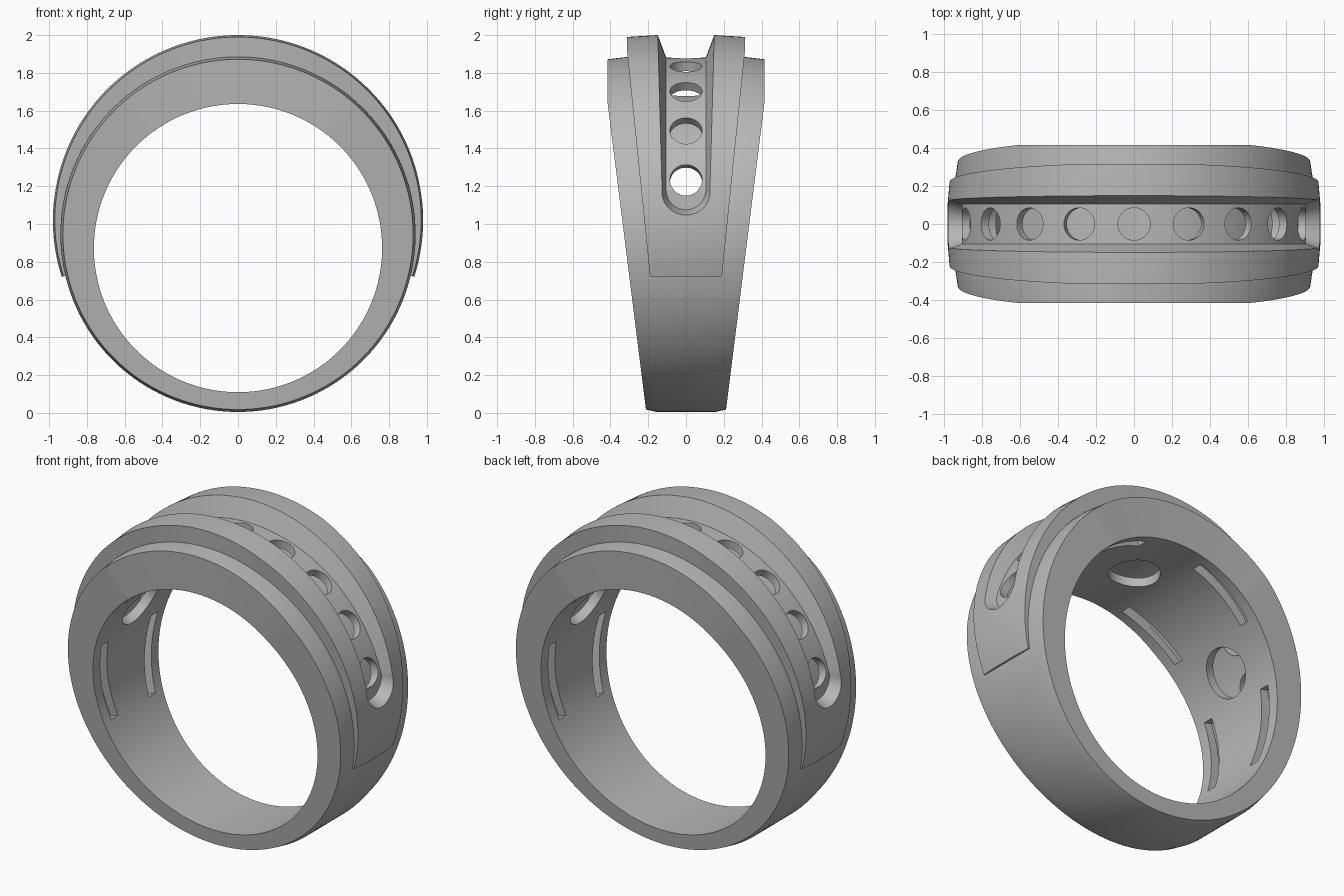
import bpy, bmesh, math
from mathutils import Matrix, Vector

if "Cube" in bpy.data.objects:
    bpy.data.objects.remove(bpy.data.objects["Cube"])

BORE_Z, BORE_R = 0.8725, 0.763    # finger hole
BODY_Z, BODY_R = 0.945, 0.94      # tapered main ring
BAND_Z, BAND_R = 1.02, 0.98       # raised outer band


def body_half(z):
    return min(0.21 + 0.125 * z, 0.415)


def band_half(z):
    return min(0.19 + 0.102 * (z - 0.72), 0.313)


def finish(name, bm):
    bmesh.ops.recalc_face_normals(bm, faces=bm.faces[:])
    mesh = bpy.data.meshes.new(name)
    bm.to_mesh(mesh)
    bm.free()
    ob = bpy.data.objects.new(name, mesh)
    bpy.context.collection.objects.link(ob)
    return ob


def lathe(name, cz, profile, a0=-180, a1=180, width=lambda y, z: y):
    """Sweep a closed (radius, y) profile about the y axis, angles from the top."""
    bm = bmesh.new()
    full = a1 - a0 >= 360
    steps = max(8, round((a1 - a0) / 2))
    loops = []
    for i in range(steps if full else steps + 1):
        a = math.radians(a0 + (a1 - a0) * i / steps)
        loop = []
        for r, y in profile:
            z = cz + r * math.cos(a)
            loop.append(bm.verts.new((r * math.sin(a), width(y, z), z)))
        loops.append(loop)
    n = len(profile)
    for i in range(steps):
        p, q = loops[i], loops[(i + 1) % len(loops)]
        for j in range(n):
            k = (j + 1) % n
            bm.faces.new((p[j], p[k], q[k], q[j]))
    if not full:
        bm.faces.new(loops[0])
        bm.faces.new(loops[-1])
    return finish(name, bm)


def peg(name, cz, angle, r0, r1, rad0, rad1):
    """Round peg pointing outward from the ring centre."""
    a = math.radians(angle)
    out = Vector((math.sin(a), 0, math.cos(a)))
    place = Matrix.Translation(Vector((0, 0, cz)) + out * (r0 + r1) / 2)
    turn = Matrix.Rotation(a, 4, "Y")
    bm = bmesh.new()
    bmesh.ops.create_cone(bm, cap_ends=True, segments=48, radius1=rad0,
                          radius2=rad1, depth=r1 - r0, matrix=place @ turn)
    return finish(name, bm)


def boolean(target, tool, operation="DIFFERENCE"):
    mod = target.modifiers.new("bool", "BOOLEAN")
    mod.operation, mod.object, mod.solver = operation, tool, "EXACT"
    bpy.context.view_layer.objects.active = target
    bpy.ops.object.modifier_apply(modifier=mod.name)
    bpy.data.objects.remove(tool)


def bore(radius):
    bm = bmesh.new()
    place = Matrix.Translation((0, 0, BORE_Z)) @ Matrix.Rotation(math.pi / 2, 4, "X")
    bmesh.ops.create_cone(bm, cap_ends=True, segments=180, radius1=radius,
                          radius2=radius, depth=2, matrix=place)
    return finish("bore_cutter", bm)


# Main ring, wider at the top, with softly domed edges
ring = lathe("ring_body", BODY_Z,
             [(0.5, -1), (BODY_R - 0.013, -1), (BODY_R, -0.74),
              (BODY_R, 0.74), (BODY_R - 0.013, 1), (0.5, 1)],
             width=lambda y, z: y * body_half(z))

# Raised band over the upper part
band = lathe("raised_band", BAND_Z,
             [(0.84, -1), (BAND_R - 0.01, -1), (BAND_R, -0.5),
              (BAND_R, 0.5), (BAND_R - 0.01, 1), (0.84, 1)],
             -107.8, 107.8, lambda y, z: y * band_half(z))
boolean(ring, band, "UNION")

# Flared groove with round ends
FLOOR = BODY_R - 0.004
boolean(ring, lathe("groove_cutter", BODY_Z,
                    [(FLOOR, -0.105), (1.1, -0.166), (1.1, 0.166), (FLOOR, 0.105)],
                    -75.6, 75.6))
for side in (-1, 1):
    boolean(ring, peg("groove_end_cutter", 1.18, 90 * side, 0.905, 1.065, 0.105, 0.165))

# Finger hole
boolean(ring, bore(BORE_R))

# Hollow between the outer wall and the inner skin
hollow = lathe("hollow_cutter", BODY_Z,
               [(0.5, -1), (0.885, -1), (0.885, 1), (0.5, 1)],
               -115, 115, lambda y, z: y * (body_half(z) - 0.06))
boolean(hollow, bore(0.818))
boolean(ring, hollow)

# Row of round holes along the groove floor
for i in range(-4, 5):
    boolean(ring, peg("hole_cutter", BODY_Z, 18 * i, 0.84, 1.0, 0.085, 0.085))

# Larger holes in the inner skin
for angle in (-61, 0, 61):
    boolean(ring, peg("inner_hole_cutter", BORE_Z, angle, 0.7, 0.832, 0.145, 0.145))

# Paired curved slots in the inner skin, following the tapered sides
for start, end in ((15, 47), (75, 111)):
    for a0, a1 in ((start, end), (-end, -start)):
        for side in (-1, 1):
            boolean(ring, lathe("slot_cutter", BORE_Z,
                                [(0.72, 0.135), (0.832, 0.135), (0.832, 0.07), (0.72, 0.07)],
                                a0, a1,
                                lambda y, z, s=side: s * (body_half(z) - y)))

# Plain metal finish
metal = bpy.data.materials.new("grey_metal")
metal.use_nodes = True
grey = (0.48, 0.48, 0.48, 1)
metal.diffuse_color = grey
metal.node_tree.nodes["Principled BSDF"].inputs["Base Color"].default_value = grey
ring.data.materials.clear()
ring.data.materials.append(metal)
for poly in ring.data.polygons:
    poly.material_index = 0

bpy.ops.object.select_all(action="DESELECT")
ring.select_set(True)
bpy.context.view_layer.objects.active = ring
bpy.ops.object.shade_smooth_by_angle(angle=math.radians(25))
